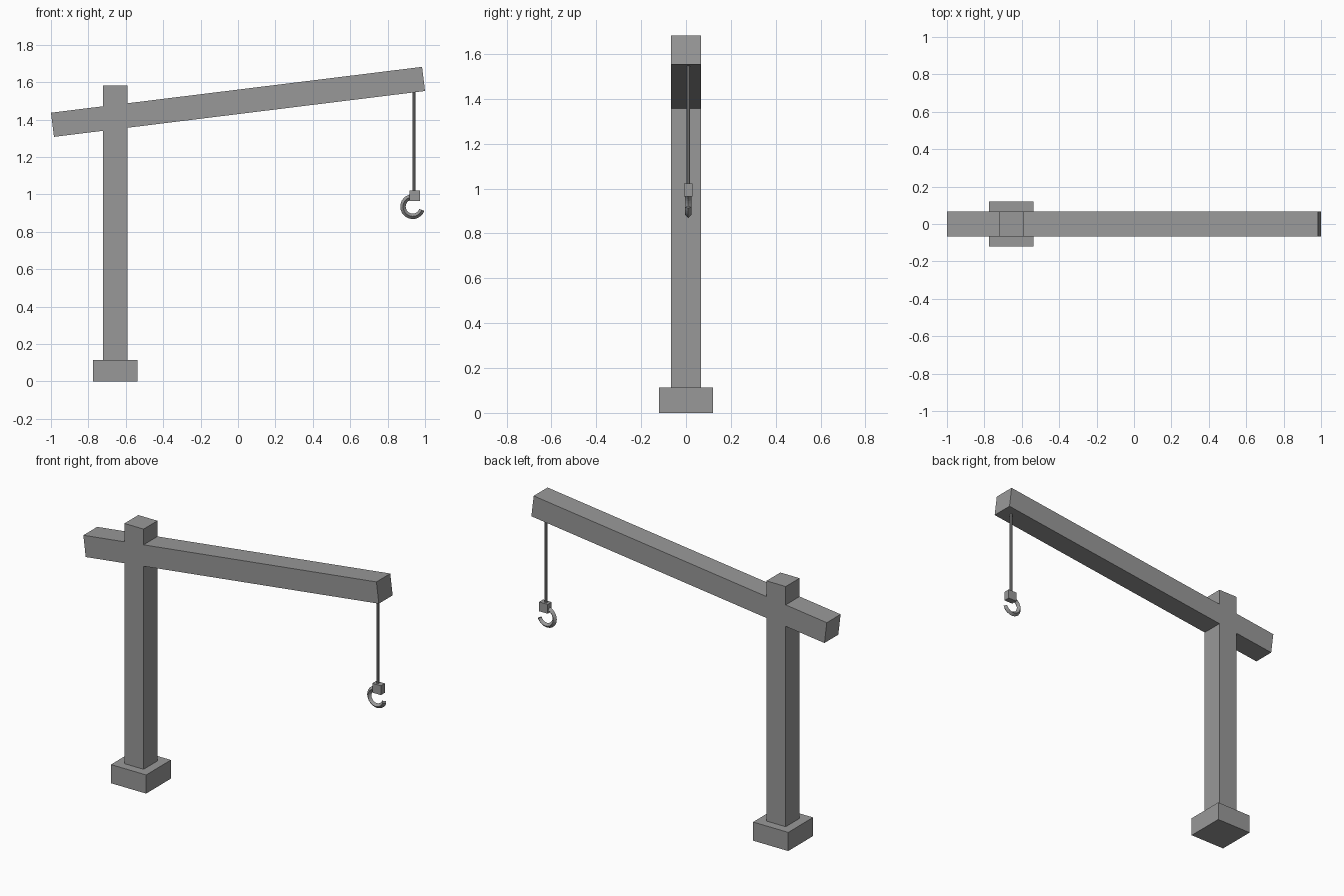
import bpy, bmesh
from math import pi, radians, cos, sin, atan2
from mathutils import Matrix, Vector

if "Cube" in bpy.data.objects:
    bpy.data.objects.remove(bpy.data.objects["Cube"])

POST_X = -0.657
ROPE_X, ROPE_Y = 0.94, 0.01

# Dark grey finish shared by every part
grey = bpy.data.materials.new("dark_grey")
grey.diffuse_color = (0.317, 0.317, 0.317, 1)
grey.use_nodes = True
grey.node_tree.nodes["Principled BSDF"].inputs["Base Color"].default_value = grey.diffuse_color


def finish(name, bm):
    bmesh.ops.recalc_face_normals(bm, faces=bm.faces)
    me = bpy.data.meshes.new(name)
    bm.to_mesh(me)
    bm.free()
    me.materials.append(grey)
    ob = bpy.data.objects.new(name, me)
    bpy.context.collection.objects.link(ob)
    return ob


def box(name, center, size, tilt=0):
    bm = bmesh.new()
    mat = (Matrix.Translation(center) @ Matrix.Rotation(-tilt, 4, 'Y')
           @ Matrix.Diagonal((*size, 1)))
    bmesh.ops.create_cube(bm, size=1, matrix=mat)
    return finish(name, bm)


# Foot, and mast joined flush with the tilted jib
box("base", (POST_X, 0, 0.057), (0.238, 0.24, 0.114))
mast = box("mast_and_jib", (POST_X, 0, 0.842), (0.13, 0.134, 1.483))
tilt = atan2(0.245, 1.983)
jib = box("jib_helper", (0, 0, 1.495), (1.999, 0.134, 0.13), tilt)
jib.hide_render = True
mod = mast.modifiers.new("union", 'BOOLEAN')
mod.operation, mod.solver, mod.object = 'UNION', 'EXACT', jib
bpy.context.view_layer.objects.active = mast
bpy.ops.object.modifier_apply(modifier=mod.name)
bpy.data.objects.remove(jib)

# Hanging cable
bm = bmesh.new()
bmesh.ops.create_cone(bm, cap_ends=True, segments=8, radius1=0.008, radius2=0.008,
                      depth=0.58, matrix=Matrix.Translation((ROPE_X, ROPE_Y, 1.29)))
finish("cable", bm)

# Hook block
box("hook_block", (0.945, ROPE_Y, 0.993), (0.058, 0.038, 0.057))

# Hook: diamond section swept round an open ring
bm = bmesh.new()
center, ring, tube, steps, sides = Vector((0.934, ROPE_Y, 0.935)), 0.052, 0.0145, 18, 4
start, end = radians(80), radians(340)
loops = []
for i in range(steps + 1):
    a = start + (end - start) * i / steps
    out = Vector((cos(a), 0, sin(a)))
    loops.append([bm.verts.new(center + out * (ring + tube * cos(k * 2 * pi / sides))
                               + Vector((0, tube * sin(k * 2 * pi / sides), 0)))
                  for k in range(sides)])
for p, q in zip(loops, loops[1:]):
    for k in range(sides):
        n = (k + 1) % sides
        bm.faces.new((p[k], p[n], q[n], q[k]))
bm.faces.new(loops[0])
bm.faces.new(loops[-1])
finish("hook", bm)
